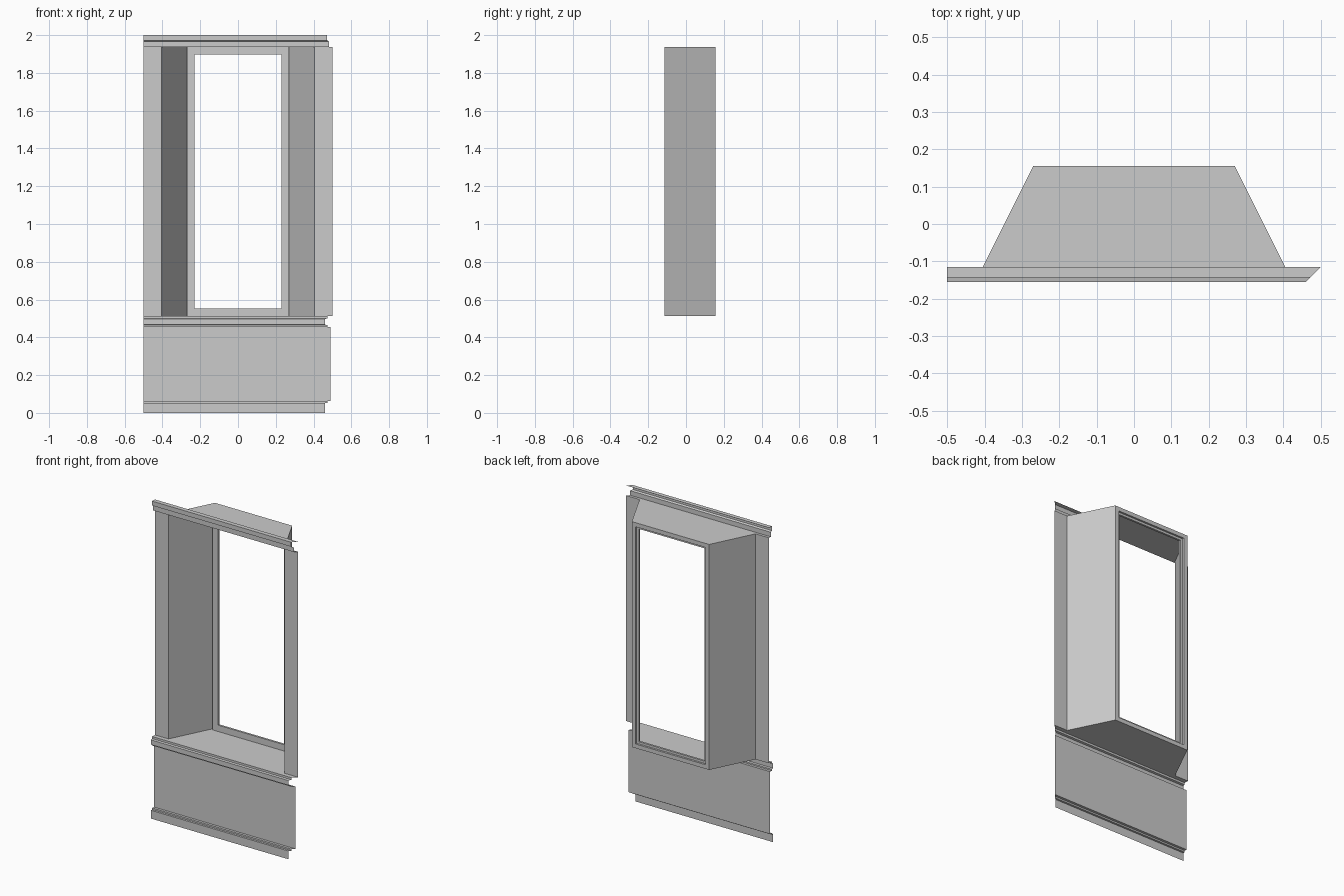
import bpy

if "Cube" in bpy.data.objects:
    bpy.data.objects.remove(bpy.data.objects["Cube"])

WALL_Y, BACK_Y = -0.115, 0.155
Z0, Z1 = 0.513, 1.937          # niche floor and ceiling


def make(name, verts, faces):
    me = bpy.data.meshes.new(name)
    me.from_pydata(verts, [], faces)
    me.update()
    ob = bpy.data.objects.new(name, me)
    bpy.context.collection.objects.link(ob)
    return ob


def strip(name, profile):
    """Sweep an open (y, z) profile along x; square left end, 45 degree mitre right."""
    verts = []
    for y, z in profile:
        verts += [(-0.5, y, z), (0.5 + (y - WALL_Y), y, z)]
    faces = [(2*i, 2*i + 2, 2*i + 3, 2*i + 1) for i in range(len(profile) - 1)]
    return make(name, verts, faces)


# Horizontal mouldings and lower panel (profiles run top to bottom)
strip("cornice", [(WALL_Y, 2.0), (-0.143, 2.0), (-0.143, 1.972), (-0.132, 1.966),
                  (-0.132, Z1), (WALL_Y, Z1)])
strip("sill_rail", [(WALL_Y, Z0), (-0.142, Z0), (-0.142, 0.5), (-0.155, 0.497),
                    (-0.155, 0.475), (-0.155, 0.467), (-0.142, 0.465),
                    (-0.142, 0.456), (-0.126, 0.456)])
strip("lower_panel", [(-0.126, 0.456), (-0.126, 0.062)])
strip("baseboard", [(-0.126, 0.062), (-0.142, 0.062), (-0.142, 0.052),
                    (-0.155, 0.052), (-0.155, 0.0)])

# Wall strips and splayed niche sides
for side, s in (("left", -1), ("right", 1)):
    for part, (xa, ya), (xb, yb) in (
            ("wall_strip", (0.5, WALL_Y), (0.405, WALL_Y)),
            ("niche_side", (0.405, WALL_Y), (0.27, BACK_Y))):
        f = (0, 1, 2, 3) if s < 0 else (3, 2, 1, 0)
        make(f"{part}_{side}", [(s*xa, ya, Z0), (s*xb, yb, Z0),
                                (s*xb, yb, Z1), (s*xa, ya, Z1)], [f])

# Niche floor and ceiling
for name, z, f in (("niche_floor", Z0, (0, 1, 2, 3)), ("niche_ceiling", Z1, (3, 2, 1, 0))):
    make(name, [(-0.405, WALL_Y, z), (0.405, WALL_Y, z),
                (0.27, BACK_Y, z), (-0.27, BACK_Y, z)], [f])

# Window frame: rebated (inset, y) profile swept round the opening
section = [(0, 0.13), (0.04, 0.13), (0.04, 0.143), (0.026, 0.143),
           (0.026, BACK_Y), (0, BACK_Y)]
n = len(section)
verts, faces = [], []
for sx, top in ((-1, 0), (1, 0), (1, 1), (-1, 1)):
    for d, y in section:
        verts.append((sx*(0.27 - d), y, Z1 - d if top else Z0 + d))
for c in range(4):
    for i in range(n):
        a, b, j = c*n, (c + 1) % 4*n, (i + 1) % n
        faces.append((a + i, b + i, b + j, a + j))
make("window_frame", verts, faces)
